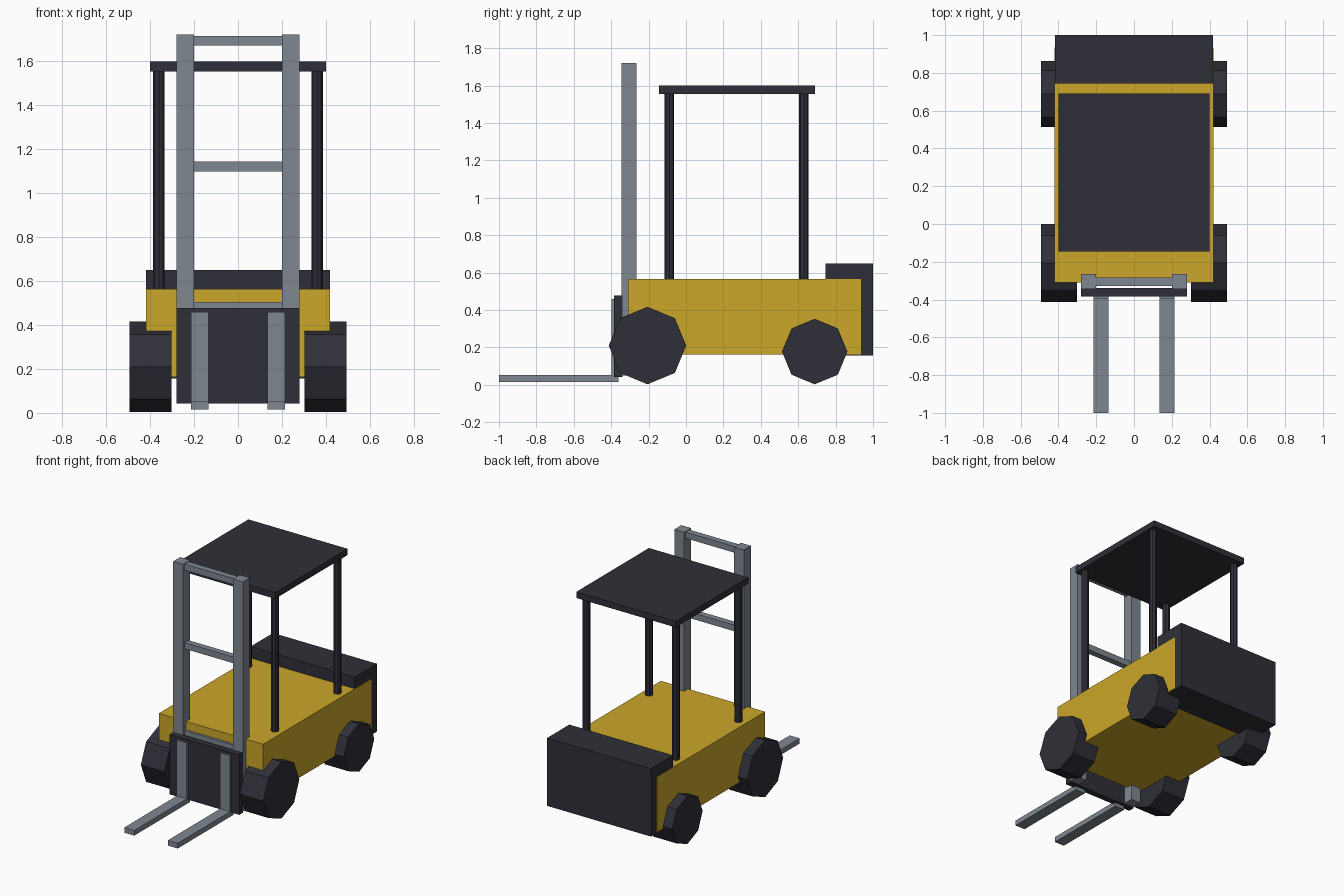
import bpy
import bmesh
import math
from mathutils import Matrix, Vector

if "Cube" in bpy.data.objects:
    bpy.data.objects.remove(bpy.data.objects["Cube"])


def material(name, rgb):
    m = bpy.data.materials.new(name)
    m.diffuse_color = (*rgb, 1)
    m.use_nodes = True
    m.node_tree.nodes["Principled BSDF"].inputs["Base Color"].default_value = m.diffuse_color
    return m


YELLOW = material("yellow_paint", (0.60, 0.385, 0.022))
DARK = material("dark_charcoal", (0.028, 0.028, 0.040))
STEEL = material("steel_grey", (0.215, 0.245, 0.285))


def finish(name, bm, mat):
    me = bpy.data.meshes.new(name)
    bmesh.ops.recalc_face_normals(bm, faces=bm.faces)
    bm.to_mesh(me)
    bm.free()
    me.materials.append(mat)
    ob = bpy.data.objects.new(name, me)
    bpy.context.collection.objects.link(ob)
    return ob


def box(name, x, y, z, mat):
    """Box from (min, max) ranges on each axis."""
    bm = bmesh.new()
    size = Vector((x[1] - x[0], y[1] - y[0], z[1] - z[0]))
    mid = Vector((sum(x), sum(y), sum(z))) / 2
    bmesh.ops.create_cube(bm, size=1, matrix=Matrix.Translation(mid) @ Matrix.Diagonal((*size, 1)))
    return finish(name, bm, mat)


def cylinder(name, centre, radius, length, mat, sideways=False):
    """Eight-sided cylinder, upright or lying along x, with corners on the axes."""
    bm = bmesh.new()
    turn = Matrix.Rotation(math.pi / 2 if sideways else 0, 4, 'Y')
    bmesh.ops.create_cone(bm, cap_ends=True, segments=8, radius1=radius, radius2=radius,
                          depth=length, matrix=Matrix.Translation(centre) @ turn)
    return finish(name, bm, mat)


# Chassis and rear counterweight
box("body", (-0.42, 0.42), (-0.31, 0.935), (0.163, 0.565), YELLOW)
box("counterweight", (-0.418, 0.418), (0.745, 1.0), (0.156, 0.65), DARK)

# Overhead guard
box("roof", (-0.40, 0.40), (-0.145, 0.69), (1.555, 1.60), DARK)

# Mast cross bars
for part, top in (("top", 1.717), ("middle", 1.145), ("lower", 0.505)):
    box(f"mast_{part}_bar", (-0.20, 0.20), (-0.327, -0.282), (top - 0.045, top), STEEL)

# Lifting carriage
box("carriage", (-0.28, 0.28), (-0.385, -0.34), (0.042, 0.478), DARK)

# Mirrored parts: wheels, posts, mast rails and forks
for side, s in (("left", -1), ("right", 1)):
    def span(a, b):
        return tuple(sorted((s * a, s * b)))

    cylinder(f"front_wheel_{side}", (s * 0.398, -0.206, 0.21), 0.207, 0.19, DARK, True)
    cylinder(f"rear_wheel_{side}", (s * 0.398, 0.688, 0.178), 0.175, 0.19, DARK, True)
    cylinder(f"front_post_{side}", (s * 0.36, -0.089, 1.06), 0.026, 1.0, DARK)
    cylinder(f"rear_post_{side}", (s * 0.36, 0.63, 1.06), 0.026, 1.0, DARK)
    box(f"mast_rail_{side}", span(0.20, 0.28), (-0.345, -0.265), (0.05, 1.722), STEEL)
    box(f"fork_blade_{side}", span(0.135, 0.215), (-1.0, -0.36), (0.015, 0.053), STEEL)
    box(f"fork_shank_{side}", span(0.135, 0.215), (-0.398, -0.36), (0.053, 0.46), STEEL)
